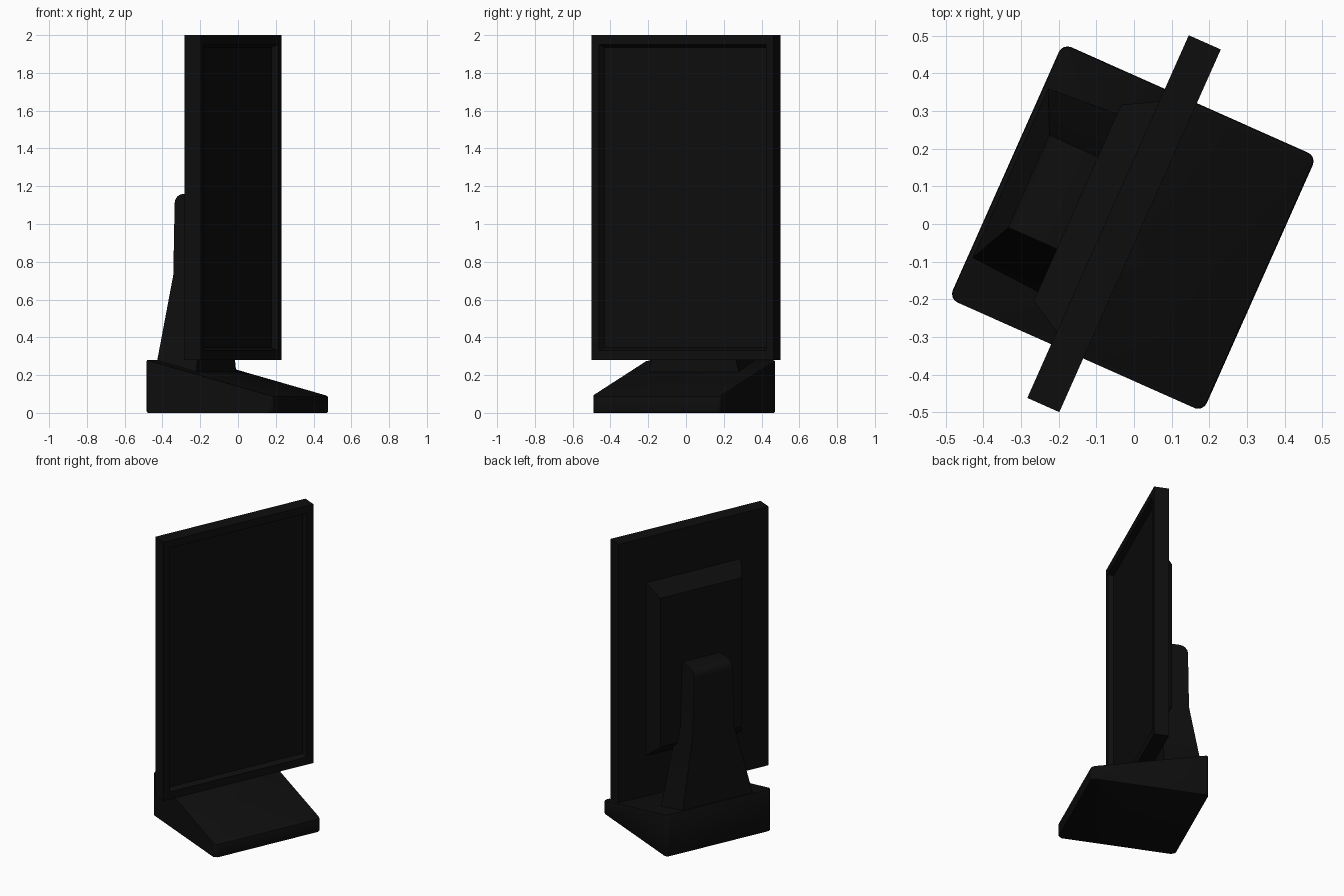
import bpy, bmesh, math
from mathutils import Matrix

if "Cube" in bpy.data.objects:
    bpy.data.objects.remove(bpy.data.objects["Cube"])

# whole monitor is turned about the vertical axis (local front is -y)
TURN = Matrix.Rotation(math.radians(66), 4, 'Z') @ Matrix.Translation((-0.01, 0, 0))

black = bpy.data.materials.new("matte black plastic")
black.diffuse_color = (0.0042, 0.0042, 0.0042, 1)
black.use_nodes = True
black.node_tree.nodes["Principled BSDF"].inputs["Base Color"].default_value = black.diffuse_color


def finish(name, bm, smooth=False):
    bmesh.ops.recalc_face_normals(bm, faces=bm.faces[:])
    bm.transform(TURN)
    me = bpy.data.meshes.new(name)
    bm.to_mesh(me)
    bm.free()
    me.materials.append(black)
    ob = bpy.data.objects.new(name, me)
    bpy.context.collection.objects.link(ob)
    if smooth:
        bpy.context.view_layer.objects.active = ob
        ob.select_set(True)
        bpy.ops.object.shade_smooth_by_angle(angle=math.radians(35))
        ob.select_set(False)
    return ob


def loft(bm, rings):
    """Skin a list of equal-length point rings and cap both ends."""
    vs = [[bm.verts.new(p) for p in r] for r in rings]
    n = len(vs[0])
    for a, b in zip(vs, vs[1:]):
        for i in range(n):
            j = (i + 1) % n
            bm.faces.new((a[i], a[j], b[j], b[i]))
    bm.faces.new(vs[0])
    bm.faces.new(vs[-1])


def rect_xz(hw, z0, z1, y):
    return [(-hw, y, z0), (hw, y, z0), (hw, y, z1), (-hw, y, z1)]


def rect_xy(hw, y0, y1, z):
    return [(-hw, y0, z), (hw, y0, z), (hw, y1, z), (-hw, y1, z)]


# screen slab with a recessed display inside a thin bezel
bm = bmesh.new()
loft(bm, [rect_xz(0.527, 0.28, 2.0, 0.071),
          rect_xz(0.527, 0.28, 2.0, -0.022),
          rect_xz(0.483, 0.33, 1.95, -0.022),
          rect_xz(0.468, 0.345, 1.935, 0.010)])
finish("screen", bm)

# chamfered housing on the back of the screen
bm = bmesh.new()
loft(bm, [rect_xz(0.335, 0.55, 1.70, 0.065),
          rect_xz(0.335, 0.55, 1.70, 0.071),
          rect_xz(0.285, 0.63, 1.62, 0.160)])
finish("rear_housing", bm)

# flared neck, rounded at the top
bm = bmesh.new()
loft(bm, [rect_xy(0.277, 0.122, 0.363, 0.15),
          rect_xy(0.245, 0.122, 0.354, 0.28),
          rect_xy(0.145, 0.122, 0.306, 0.73),
          rect_xy(0.134, 0.122, 0.302, 1.16)])
top = [e for e in bm.edges
       if all(v.co.z > 1.15 for v in e.verts) and max(v.co.y for v in e.verts) > 0.2]
bmesh.ops.bevel(bm, geom=[e for e in top if all(v.co.y > 0.2 for v in e.verts)],
                offset=0.05, segments=4, profile=0.5, affect='EDGES')
finish("neck", bm, True)

# wedge base with softly rounded edges
bm = bmesh.new()
side = [(-0.37, 0.0), (0.368, 0.0), (0.368, 0.282), (-0.37, 0.088)]
loft(bm, [[(x, y, z) for y, z in side] for x in (-0.371, 0.371)])
vertical = [e for e in bm.edges
            if abs(e.verts[0].co.x - e.verts[1].co.x) < 1e-4
            and abs(e.verts[0].co.y - e.verts[1].co.y) < 1e-4]
bmesh.ops.bevel(bm, geom=vertical, offset=0.025, segments=4, profile=0.5, affect='EDGES')
rim = [e for e in bm.edges
       if len(e.link_faces) == 2 and any(abs(f.normal.z) > 0.8 for f in e.link_faces)]
bm.normal_update()
rim = [e for e in bm.edges
       if sum(abs(f.normal.z) > 0.8 for f in e.link_faces) == 1]
bmesh.ops.bevel(bm, geom=rim, offset=0.008, segments=2, profile=0.5, affect='EDGES')
finish("base", bm, True)
